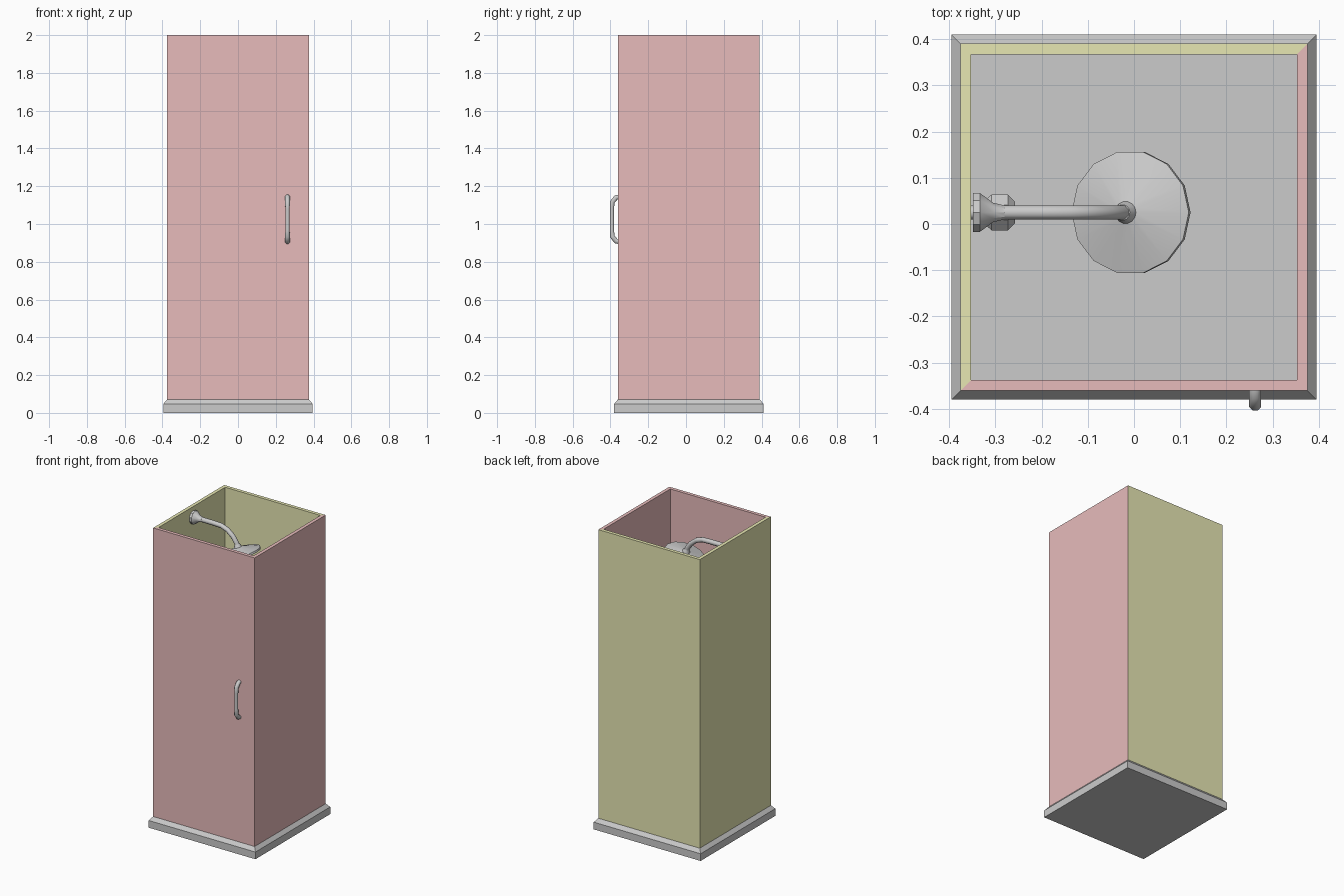
import bpy, bmesh, math
from mathutils import Vector

if "Cube" in bpy.data.objects:
    bpy.data.objects.remove(bpy.data.objects["Cube"])

CY = 0.015   # centre of the cabin in y
FY = 0.025   # centre line of the fittings in y


def finish(bm, name, mat=None, smooth=None):
    bmesh.ops.recalc_face_normals(bm, faces=bm.faces)
    me = bpy.data.meshes.new(name)
    bm.to_mesh(me)
    bm.free()
    ob = bpy.data.objects.new(name, me)
    bpy.context.collection.objects.link(ob)
    if mat:
        me.materials.append(mat)
    if smooth:
        bpy.ops.object.select_all(action='DESELECT')
        ob.select_set(True)
        bpy.context.view_layer.objects.active = ob
        bpy.ops.object.shade_smooth_by_angle(angle=math.radians(smooth))
    return ob


def loft(bm, rings):
    loops = [[bm.verts.new(p) for p in r] for r in rings]
    n = len(loops[0])
    for a, b in zip(loops, loops[1:]):
        for i in range(n):
            j = (i + 1) % n
            bm.faces.new((a[i], a[j], b[j], b[i]))
    bm.faces.new(loops[0])
    bm.faces.new(loops[-1])


def sweep(name, path, radii, side, sides, smooth=None):
    """Round section along a planar path; side is the plane normal."""
    pts = [Vector(p) for p in path]
    side = Vector(side)
    rings = []
    for i, p in enumerate(pts):
        t = (pts[min(i + 1, len(pts) - 1)] - pts[max(i - 1, 0)]).normalized()
        b = t.cross(side)
        ang = [(k + 0.5) * math.tau / sides for k in range(sides)]
        rings.append([p + radii[i] * (side * math.cos(a) + b * math.sin(a)) for a in ang])
    bm = bmesh.new()
    loft(bm, rings)
    return finish(bm, name, smooth=smooth)


def square(h, z):
    return [(sx * h, CY + sy * h, z) for sx, sy in ((-1, -1), (1, -1), (1, 1), (-1, 1))]


def material(name, rgb):
    m = bpy.data.materials.new(name)
    m.diffuse_color = (*rgb, 1)
    m.use_nodes = True
    m.node_tree.nodes["Principled BSDF"].inputs["Base Color"].default_value = m.diffuse_color
    return m


pink = material("pink_panel", (0.8, 0.5, 0.5))
yellow = material("yellow_panel", (0.8, 0.8, 0.45))

# Tray with a sloped upper edge
bm = bmesh.new()
loft(bm, [square(0.395, 0), square(0.395, 0.048), square(0.375, 0.072)])
finish(bm, "tray")

# Four mitred walls
OUT, INN = 0.375, 0.352
names = ("door", "right_wall", "back_wall", "left_wall")
for i, (name, mat) in enumerate(zip(names, (pink, pink, yellow, yellow))):
    j = (i + 1) % 4
    rings = []
    for z in (0.07, 2.0):
        o, n = square(OUT, z), square(INN, z)
        rings.append([o[i], o[j], n[j], n[i]])
    bm = bmesh.new()
    loft(bm, rings)
    finish(bm, name, mat)

# Door handle
hx = 0.262
sweep("door_handle",
      [(hx, -0.355, 0.907), (hx, -0.370, 0.909), (hx, -0.391, 0.935), (hx, -0.392, 0.97),
       (hx, -0.392, 1.08), (hx, -0.391, 1.115), (hx, -0.370, 1.141), (hx, -0.355, 1.143)],
      [0.014, 0.014, 0.014, 0.012, 0.012, 0.014, 0.014, 0.014], (1, 0, 0), 8, 50)

# Shower arm with its wall flange
AZ = 1.933
sweep("shower_arm",
      [(-0.36, FY, AZ), (-0.20, FY, AZ), (-0.14, FY, AZ - 0.002), (-0.095, FY, AZ - 0.018),
       (-0.055, FY, AZ - 0.05), (-0.030, FY, AZ - 0.085), (-0.013, FY, AZ - 0.125)],
      [0.016] * 7, (0, 1, 0), 8, 50)
sweep("arm_flange",
      [(x, FY, AZ) for x in (-0.348, -0.333, -0.305, -0.28)],
      [0.044, 0.044, 0.022, 0.016], (0, 1, 0), 10, 30)

# Tilted shower head: shallow cone, 14 sides
tilt = math.radians(19)
axis = Vector((math.sin(tilt), 0, -math.cos(tilt)))
rim = Vector((-0.007, FY, 1.787))
sweep("shower_head",
      [rim + axis * d for d in (-0.055, -0.035, -0.004, 0.008)],
      [0.017, 0.024, 0.134, 0.134], (0, 1, 0), 14, 30)

# Water valve below the arm: stem and knob
VZ = 1.1
sweep("valve_stem", [(-0.36, FY, VZ), (-0.30, FY, VZ)], [0.016, 0.016], (0, 1, 0), 8, 50)
sweep("valve_knob",
      [(x, FY, VZ) for x in (-0.325, -0.308, -0.273, -0.257)],
      [0.025, 0.042, 0.042, 0.025], (0, 1, 0), 8, 30)
